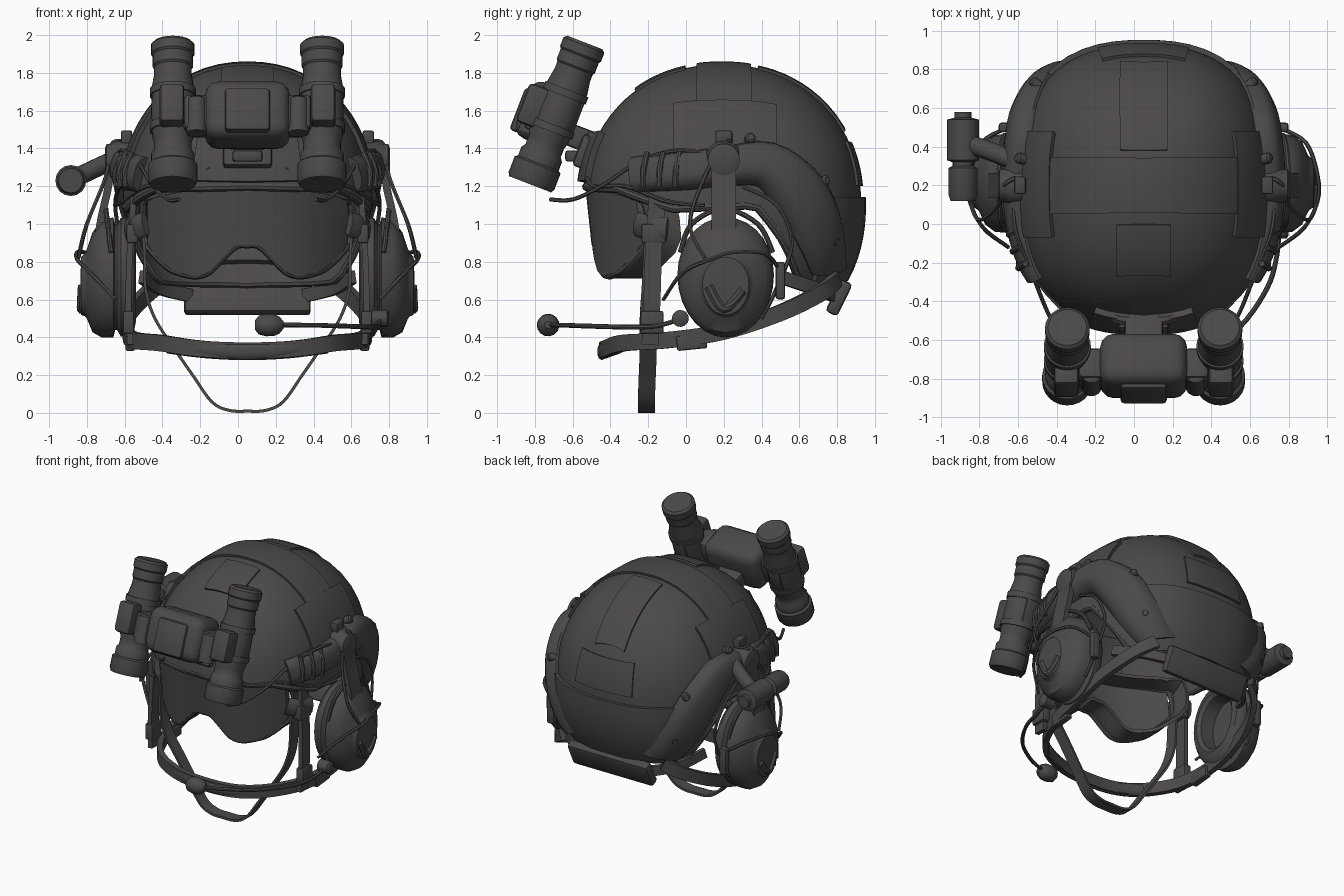
import bpy, bmesh, math
from mathutils import Vector as V, Matrix

if "Cube" in bpy.data.objects:
    bpy.data.objects.remove(bpy.data.objects["Cube"])

mat = bpy.data.materials.new("dark_grey")
mat.diffuse_color = (0.072, 0.067, 0.065, 1)
mat.use_nodes = True
mat.node_tree.nodes["Principled BSDF"].inputs["Base Color"].default_value = mat.diffuse_color
SHIFT = 0.05                      # helmet centre sits right of x = 0, the lamp balances it
C, R, N, M = V((0, .19, 1.1)), (.66, .738, .745), 2.15, 2.5
TILT = math.radians(-21)


def finish(name, bm, mirror=False, angle=38):
    bmesh.ops.remove_doubles(bm, verts=bm.verts, dist=1e-5)
    bmesh.ops.recalc_face_normals(bm, faces=bm.faces)
    me = bpy.data.meshes.new(name)
    bm.to_mesh(me)
    bm.free()
    me.materials.append(mat)
    me.shade_smooth()
    me.set_sharp_from_angle(angle=math.radians(angle))
    ob = bpy.data.objects.new(name, me)
    bpy.context.collection.objects.link(ob)
    ob.location.x = SHIFT
    if mirror:
        ob.modifiers.new("mirror", 'MIRROR').use_mirror_merge = False
    return ob


def loft(name, rings, closed=False, mirror=False, angle=38):
    bm = bmesh.new()
    vs = [[bm.verts.new(p) for p in r] for r in rings]
    n, m = len(vs), len(vs[0])
    for i in range(n if closed else n - 1):
        a, b = vs[i], vs[(i + 1) % n]
        for j in range(m):
            k = (j + 1) % m
            bm.faces.new((a[j], a[k], b[k], b[j]))
    if not closed:
        bm.faces.new(vs[0])
        bm.faces.new(vs[-1])
    return finish(name, bm, mirror, angle)


def lathe(name, base, axis, prof, n=20, mirror=False):
    d = V(axis).normalized()
    a = d.orthogonal().normalized()
    b = d.cross(a)
    tau = math.tau / n
    loft(name, [[V(base) + d * t + (a * math.cos(i * tau) + b * math.sin(i * tau)) * r
                 for i in range(n)] for t, r in prof], mirror=mirror)


def smooth(pts, k=5, closed=False):
    P = [V(p) for p in pts]
    n, out = len(P), []
    g = (lambda i: P[i % n]) if closed else (lambda i: P[max(0, min(n - 1, i))])
    for i in range(n if closed else n - 1):
        p0, p1, p2, p3 = g(i - 1), g(i), g(i + 1), g(i + 2)
        for j in range(k):
            t = j / k
            out.append(.5 * (2 * p1 + (p2 - p0) * t + (2 * p0 - 5 * p1 + 4 * p2 - p3) * t * t
                             + (3 * p1 - p0 - 3 * p2 + p3) * t ** 3))
    return out if closed else out + [P[-1]]


def sweep(name, pts, a, b, w=(.31, .52, .8), sides=8, closed=False, mirror=False, k=5):
    """Sweep an ellipse (or a rectangle when sides is 4) along a smooth path."""
    P, rings = smooth(pts, k, closed), []
    n = len(P)
    for i, p in enumerate(P):
        q0, q1 = (P[i - 1], P[(i + 1) % n]) if closed else (P[max(0, i - 1)], P[min(n - 1, i + 1)])
        t = (q1 - q0).normalized()
        u = V(w) - t * t.dot(V(w))
        u.normalize()
        v = t.cross(u)
        if sides == 4:
            sec = [(1, 1), (-1, 1), (-1, -1), (1, -1)]
        else:
            sec = [(math.cos(math.tau * j / sides), math.sin(math.tau * j / sides)) for j in range(sides)]
        rings.append([p + u * a * x + v * b * y for x, y in sec])
    loft(name, rings, closed, mirror)


def both(pts):
    return [(-x, y, z) for x, y, z in pts[:0:-1]] + pts


def box(name, c, size, rot=0, bev=.01, seg=2, mirror=False):
    bm = bmesh.new()
    bmesh.ops.create_cube(bm, size=1, matrix=Matrix.Translation(c) @ Matrix.Rotation(rot, 4, 'X')
                          @ Matrix.Diagonal((*size, 1)))
    bmesh.ops.bevel(bm, geom=bm.edges[:], offset=bev, segments=seg, affect='EDGES', profile=.5)
    finish(name, bm, mirror)


def on_shell(p, off=0):
    d = V(p) - C
    x, y, z = (abs(d[i] / R[i]) for i in range(3))
    f = ((x ** M + y ** M) ** (N / M) + z ** N) ** (1 / N)
    return C + d / f + d.normalized() * off


def slab(name, f, nu=10, nv=10, mirror=False):
    """Curved plate: f(u, v, side) gives the outer (1) and inner (0) skin."""
    loft(name, [[f(i / nu, j / nv, 1) for j in range(nv + 1)] + [f(i / nu, j / nv, 0) for j in range(nv, -1, -1)]
                for i in range(nu + 1)], mirror=mirror)


def table(t, x):
    for (x0, y0), (x1, y1) in zip(t, t[1:]):
        if x <= x1:
            return y0 + (y1 - y0) * (x - x0) / (x1 - x0)
    return t[-1][1]


def around(a, z):                 # point at azimuth a (0 = front) and height z
    e = math.sqrt(max(0, 1 - ((z - 1.1) / .75) ** 2))
    return (.66 * e * math.sin(a), C.y - R[1] * e * math.cos(a), z)


# Helmet shell with ear cut-outs and rim trim
RIM = [(0, 1.2), (45, 1.18), (70, 1.08), (104, 1.1), (114, .95), (127, .72), (180, .68)]
rings, rim = [], []
for i in range(72):
    a = i * math.tau / 72
    zr = table(RIM, math.degrees(min(a, math.tau - a)))
    e0 = math.asin((zr - 1.1) / .75)
    col = [around(a, 1.1 + .75 * math.sin(e0 + (math.pi / 2 - e0) * j / 16)) for j in range(17)]
    rings.append([on_shell(p) for p in col] + [on_shell(p, -.035) for p in col[::-1]])
    rim.append(on_shell(col[0], -.015))
loft("helmet_shell", rings, closed=True)
sweep("rim_trim", rim, .022, .022, (.1, .2, 1), closed=True, k=1)


# Cover panels on the crown, sides and back
def crown(name, x0, x1, y0, y1):
    def f(u, v, s):
        x, y = x0 + (x1 - x0) * u, y0 + (y1 - y0) * v
        z = 1.1 + .75 * math.sqrt(max(.01, 1 - (x / .66) ** 2 - ((y - .2) / .75) ** 2))
        return on_shell((x, y, z), .014 if s else -.01)
    slab(name, f)


def roll(name, t0, t1, y0, y1, h, mirror=False):
    def f(u, v, s):
        t, y = math.radians(t0 + (t1 - t0) * u), y0 + (y1 - y0) * v
        e = math.sqrt(1 - ((y - .2) / .75) ** 2)
        return on_shell((.66 * e * math.sin(t), y, 1.1 + .75 * e * math.cos(t)), h if s else -.01)
    slab(name, f, 14, 8, mirror)


def back(name, a, z0, z1, h, mid=180, mirror=False):
    slab(name, lambda u, v, s: on_shell(around(math.radians(mid - a + 2 * a * u), z0 + (z1 - z0) * v),
                                        h if s else -.01), 14, 8, mirror)


crown("rear_crown_patch", -.12, .12, .38, .83)
crown("front_crown_patch", -.135, .135, -.25, 0)
roll("crown_band", -46, 46, .06, .34, .016)
roll("side_band", 45, 69, -.05, .46, .022, True)
back("back_patch", 20, 1.2, 1.42, .014)
back("back_pouch", 46, .72, 1.14, .025)
back("front_shroud", 24, 1.22, 1.46, .035, 0)
# Inner pads
for nm, a, z0, z1, mid in (("front_pad", 28, 1.24, 1.5, 0), ("rear_pad", 30, .78, 1.1, 180)):
    slab(nm, lambda u, v, s: on_shell(around(math.radians(mid - a + 2 * a * u), z0 + (z1 - z0) * v),
                                      -.03 if s else -.08))

# Side rails hugging the shell
RAIL = smooth([(.09, -.27, 1.26), (.1, 0, 1.28), (.1, .2, 1.3), (.12, .42, 1.31),
               (.14, .59, 1.17), (.13, .69, .98), (.09, .75, .76)], 4)


def side(y, z, off):
    r = max(0, 1 - abs((z - 1.1) / R[2]) ** N) ** (M / N) - abs((y - C.y) / R[1]) ** M
    p = V((.66 * max(.02, r) ** (1 / M), y, z))
    return p + (p - C).normalized() * off


def rail(u, v, s):
    i = round(u * (len(RAIL) - 1))
    p, t = RAIL[i], RAIL[min(i + 1, len(RAIL) - 1)] - RAIL[max(i - 1, 0)]
    w, l = 2 * v - 1, math.hypot(t.y, t.z)
    h = .04 + .04 * math.sin(math.pi * u)
    return side(p.y - t.z / l * w * p.x, p.z + t.y / l * w * p.x, .015 + h * (1 - w ** 4) if s else -.01)


slab("side_rail", rail, len(RAIL) - 1, 8, True)
for y in (-.2, -.12, -.04):       # rail ribs
    sweep("rail_rib", [side(y, 1.19, .055), side(y + .01, 1.27, .068), side(y + .02, 1.36, .05)], .016, .016, mirror=True)
for y, z in ((.33, 1.43), (.7, 1.22), (.75, .92)):
    lathe("rail_bolt", side(y, z, 0), side(y, z, 1) - side(y, z, 0), [(0, .028), (.06, .028), (.07, .018)], 10, True)

# Ear cups: hollow cushion, groove, domed cover
CUP = [(.72, .02), (.71, .19), (.61, .2), (.59, .23), (.6, .28), (.63, .308), (.67, .308), (.69, .275), (.7, .275),
       (.71, .312), (.77, .305), (.82, .26), (.85, .18), (.86, .165), (.88, .15), (.885, .03)]
loft("ear_cup", [[(x, .21 + .82 * r * math.cos(t), .73 - max(0, x - .75) * .4 + r * math.sin(t) * (1.02 - .04 * math.sin(t)))
                  for t in [math.tau * i / 28 for i in range(28)]] for x, r in CUP], mirror=True)
sweep("ear_cup_ridge", [(.875, .12, .67), (.88, .2, .55), (.875, .3, .65)], .025, .025, mirror=True)
lathe("arm_hub", (.6, .2, 1.34), (1, 0, 0), [(0, .1), (.1, .1), (.12, .085), (.145, .085), (.155, .06)], 20, True)
box("hub_knob", (.64, .2, 1.46), (.06, .09, .07), mirror=True)
sweep("cup_arm", [(.72, .2, 1.3), (.74, .2, 1.18), (.77, .2, 1.05), (.79, .2, .94)], .065, .02, (0, 1, 0), 4, mirror=True)
sweep("cup_fork", [(.72, -.03, .85), (.74, .03, 1.0), (.75, .2, 1.08), (.74, .38, 1.0), (.72, .46, .85)], .014, .014, mirror=True)

# Chin strap, front straps, hanging loop and nape pad
chin = [(0, -.44, .33), (.25, -.42, .34), (.46, -.33, .37), (.6, -.1, .385), (.64, .2, .43),
        (.62, .5, .53), (.52, .72, .64), (.42, .8, .71)]
sweep("chin_strap", both(chin), .043, .02, (0, 0, 1), 4)
sweep("chin_cup", both([(0, -.445, .325), (.22, -.425, .335), (.42, -.35, .36)]), .046, .026, (0, 0, 1), 10)
sweep("front_strap", [(.62, -.19, .36), (.63, -.18, .6), (.62, -.17, .9), (.6, -.15, 1.16)], .045, .016, (0, 1, 0), 4, mirror=True)
loop = [(0, -.21, .009), (.1, -.21, .014), (.19, -.21, .06), (.29, -.205, .2), (.38, -.2, .33), (.49, -.2, .5),
        (.54, -.19, .66), (.545, -.18, .85), (.57, -.17, 1.14)]
sweep("hanging_loop", both(loop), .045, .008, (0, 1, 0), 4)
box("strap_buckle", (.63, -.18, .48), (.06, .12, .12), mirror=True)
box("chin_buckle", (.62, .03, .375), (.05, .16, .08), .1, mirror=True)
box("goggle_clip", (.61, -.17, .95), (.06, .13, .1), mirror=True)
box("nape_pad", (0, .81, .61), (.67, .07, .19), math.radians(-26), .02)
sweep("nape_strap", [(.3, .79, .62), (.46, .68, .66), (.56, .5, .72)], .035, .015, (0, 0, 1), 4, mirror=True)

# Goggles: curved lens with nose arch, frame and face skirt
LOW = [(0, .89), (.065, .89), (.2, .75), (.27, .72), (.39, .75), (.485, .825), (.55, .93)]


def gog(x, v, d=0):
    lo, hi = table(LOW, abs(x)), 1.17 - .06 * (abs(x) / .55) ** 6
    return V((x, -.53 + .29 * (abs(x) / .55) ** 2.2 + .03 * (1 - v) + d, lo + (hi - lo) * v))


slab("goggle_lens", lambda u, v, s: gog(1.06 * u - .53, v, 0 if s else .04), 32, 8)
edge = [gog(-.55 + 1.1 * i / 22, 0, .03) for i in range(23)] + [gog(.55 - 1.1 * i / 22, 1, .03) for i in range(23)]
sweep("goggle_frame", edge, .025, .02, (0, 1, 0), closed=True, k=2)
sweep("goggle_skirt", [p + V((0, .09, 0)) for p in edge], .065, .012, (0, 1, 0), 4, closed=True, k=2)
sweep("goggle_side_mount", [(.54, -.26, 1.0), (.6, -.2, .98), (.63, -.1, .97)], .065, .025, (0, 0, 1), mirror=True)

# Night vision unit: two tilted tubes, bridge, hinges and mount arm
AX = V((0, .36, .933))
B = V((.395, -.825, 1.21))
lathe("optic_tube", B, AX, [(0, .09), (0, .12), (.02, .13), (.11, .13), (.12, .115), (.17, .115), (.19, .1), (.24, .1),
      (.27, .11), (.4, .115), (.55, .112), (.62, .1), (.66, .1), (.67, .108), (.73, .108), (.74, .116), (.79, .116),
      (.805, .1), (.805, .08)], 24, True)
for t in (.3, .5):
    lathe("tube_ring", B + AX * t, AX, [(0, .1), (0, .122), (.04, .122), (.04, .1)], 24, True)
box("optic_bridge", (0, -.735, 1.575), (.45, .28, .32), TILT, .07, 3)
box("bridge_cover", (0, -.86, 1.6), (.24, .07, .24), TILT, .02)
box("tube_hinge", (.27, -.75, 1.57), (.14, .17, .2), TILT, .03, mirror=True)
box("tube_block", (.4, -.79, 1.62), (.13, .16, .22), TILT, .025, mirror=True)
lathe("hinge_knob", V((.27, -.84, 1.48)), AX, [(0, .04), (0, .055), (.19, .055), (.2, .04)], 12, True)
box("tube_rib", (.395, -.59, 1.57), (.1, .05, .2), TILT, .015, mirror=True)
box("mount_arm", (0, -.58, 1.46), (.2, .2, .12), TILT, .02)
box("mount_base", (0, -.53, 1.38), (.26, .09, .18), TILT, .02)
box("mount_latch", (0, -.6, 1.36), (.16, .08, .06), 0, .015)
sweep("mount_brace", [(0, -.5, 1.45), (.13, -.49, 1.46), (.25, -.42, 1.38)], .03, .03, mirror=True)

# Microphone boom on one side
sweep("mic_boom", [(.7, -.02, .5), (.69, -.16, .46), (.64, -.33, .455), (.5, -.53, .46), (.3, -.67, .465), (.15, -.72, .465)], .013, .013)
lathe("microphone", (.04, -.73, .465), (1, 0, 0), [(0, .025), (.02, .05), (.06, .06), (.1, .058), (.13, .045), (.15, .02)], 14)
lathe("boom_pivot", (.66, -.03, .5), (1, 0, 0), [(0, .045), (.08, .045), (.09, .03)], 14)

# Helmet lamp on the other side
lathe("lamp_body", (-.935, .12, 1.23), (0, 1, 0), [(0, .05), (0, .065), (.03, .075), (.17, .075), (.18, .055), (.2, .055),
      (.21, .082), (.42, .082), (.43, .045), (.46, .045)], 16)
sweep("lamp_arm", [(-.62, .3, 1.38), (-.75, .36, 1.32), (-.92, .42, 1.24)], .05, .05, sides=10)

# Cables
WIRES = [
    [(.7, .5, .75), (.84, .42, .84), (.9, .25, .85), (.9, .12, .81), (.83, -.02, .74), (.7, -.12, .6)],
    [(.66, .24, 1.44), (.72, .2, 1.42), (.75, .1, 1.25), (.85, .02, 1.0), (.895, .1, .82)],
    [(.36, -.72, 1.13), (.42, -.6, 1.13), (.5, -.45, 1.2), (.58, -.25, 1.33), (.66, -.05, 1.39), (.68, .12, 1.37)],
    [(.2, -.54, 1.3), (.36, -.49, 1.2), (.53, -.32, 1.2), (.66, -.1, 1.12), (.7, .1, 1.1)],
    [(.68, .3, 1.2), (.7, .48, 1.1), (.68, .56, .9), (.7, .48, .66), (.72, .4, .5)],
]
for w in WIRES:
    sweep("cable", w, .011, .011, sides=6, mirror=True)
box("cable_switch", (.72, .5, .7), (.06, .05, .2), 0, .015, mirror=True)
